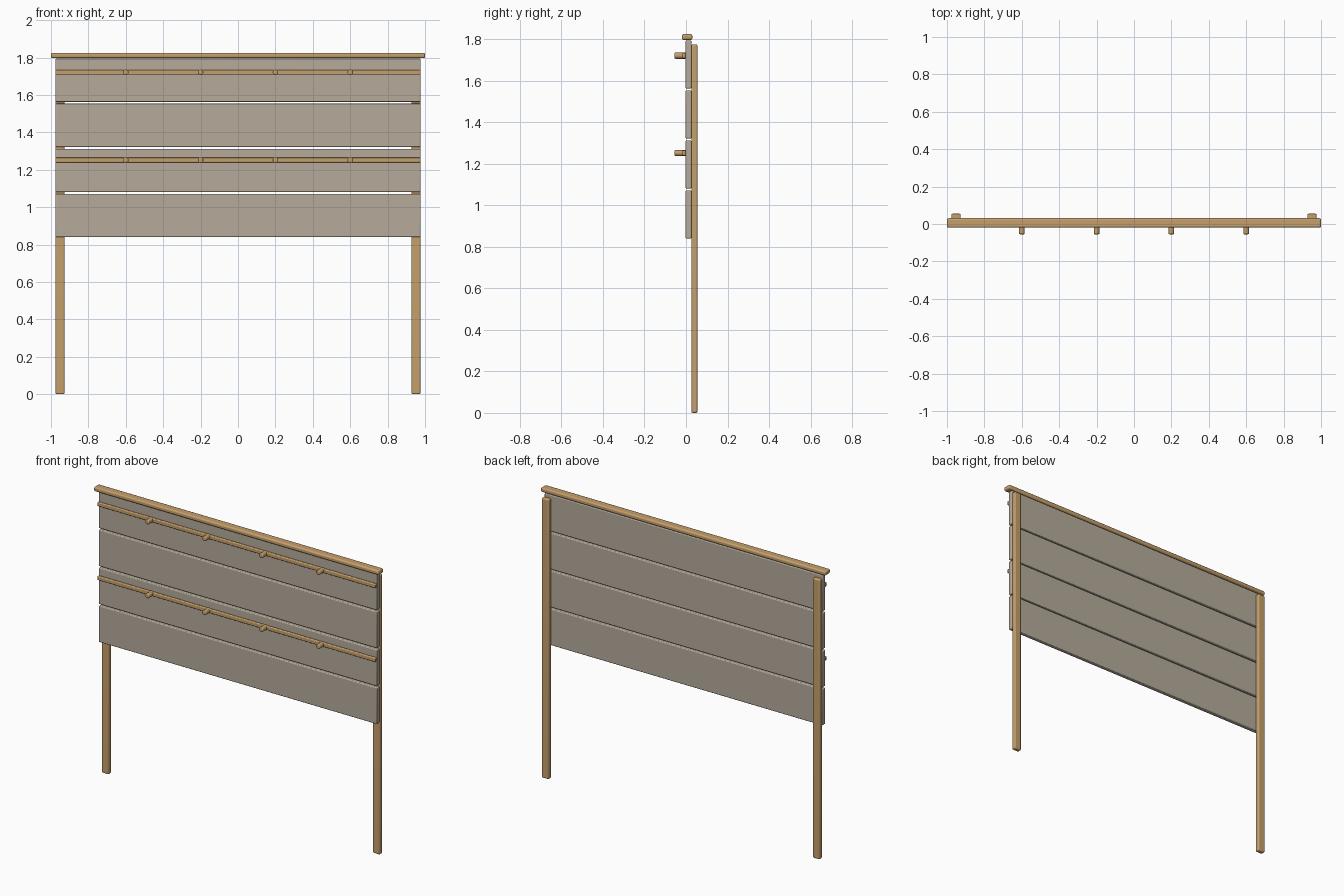
import bpy
import math

cube = bpy.data.objects.get("Cube")
if cube:
    bpy.data.objects.remove(cube, do_unlink=True)


def make_material(name, rgb):
    mat = bpy.data.materials.new(name)
    mat.use_nodes = True
    mat.diffuse_color = (*rgb, 1)
    mat.node_tree.nodes["Principled BSDF"].inputs["Base Color"].default_value = (*rgb, 1)
    return mat


warm_wood = make_material("warm wood", (0.56, 0.35, 0.15))
grey_board = make_material("grey board", (0.47, 0.41, 0.33))


def finish(obj, name, mat, bevel):
    obj.name = name
    obj.data.materials.append(mat)
    mod = obj.modifiers.new("rounded edges", "BEVEL")
    mod.width = bevel
    mod.segments = 3
    mod.limit_method = "ANGLE"
    bpy.ops.object.shade_smooth_by_angle(angle=math.radians(35))


def box(name, mat, x, y, z, bevel):
    """Rounded box between the given (low, high) limits."""
    spans = (x, y, z)
    bpy.ops.mesh.primitive_cube_add(size=1, location=[(a + b) / 2 for a, b in spans])
    obj = bpy.context.object
    obj.scale = [b - a for a, b in spans]
    bpy.ops.object.transform_apply(location=False, rotation=False, scale=True)
    finish(obj, name, mat, bevel)


def peg(name, x, z):
    """Short round peg pointing forward through the rail."""
    bpy.ops.mesh.primitive_cylinder_add(
        vertices=20, radius=0.015, depth=0.054,
        location=(x, -0.028, z), rotation=(math.pi / 2, 0, 0))
    finish(bpy.context.object, name, warm_wood, 0.005)


# Rear posts
for side, sx in (("left", 1), ("right", -1)):
    box(f"{side}_post", warm_wood, sorted((sx * 0.927, sx * 0.976)),
        (0.026, 0.055), (0, 1.775), 0.007)

# Horizontal boards with narrow gaps
for i in range(4):
    bottom = 0.84 + i * 0.241
    box(f"board_{i + 1}", grey_board, (-0.976, 0.976),
        (-0.003, 0.026), (bottom, bottom + 0.231), 0.005)

# Top cap
box("top_cap", warm_wood, (-1, 1), (-0.02, 0.031), (1.797, 1.825), 0.009)

# Front rails with pegs
for label, z in (("lower", 1.252), ("upper", 1.721)):
    box(f"{label}_rail", warm_wood, (-0.976, 0.976),
        (-0.018, -0.002), (z - 0.013, z + 0.013), 0.005)
    for i in range(4):
        peg(f"{label}_peg_{i + 1}", -0.6 + i * 0.4, z)
